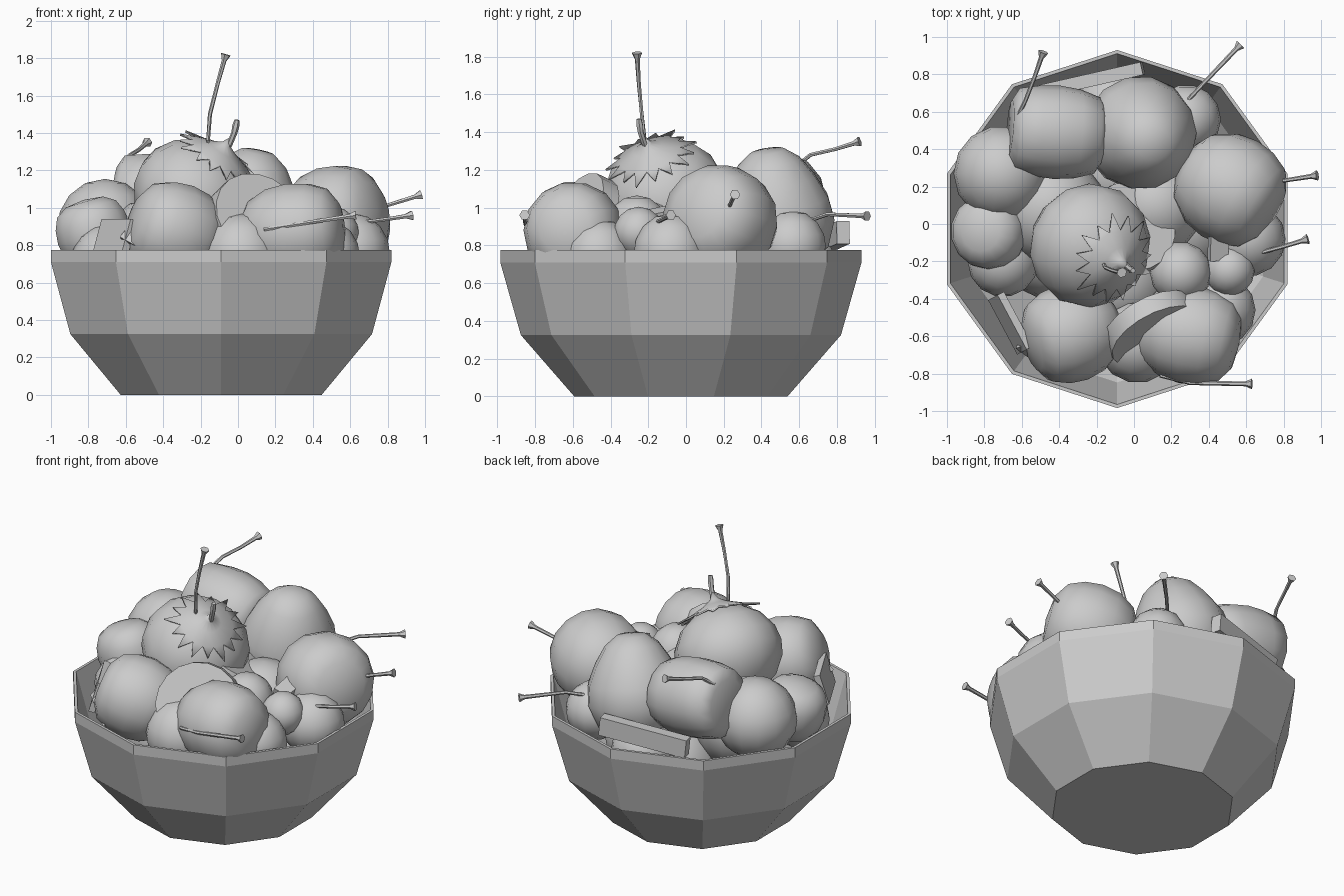
import bpy, bmesh, math
from mathutils import Vector, Matrix

old = bpy.data.objects.get("Cube")
if old:
    bpy.data.objects.remove(old)

grey = bpy.data.materials.new("plain grey")
grey.use_nodes = True
tone = (0.6, 0.6, 0.6, 1)
grey.diffuse_color = tone
grey.node_tree.nodes["Principled BSDF"].inputs["Base Color"].default_value = tone


def finish(bm, name, smooth=True):
    bmesh.ops.recalc_face_normals(bm, faces=bm.faces)
    mesh = bpy.data.meshes.new(name)
    bm.to_mesh(mesh)
    bm.free()
    mesh.materials.append(grey)
    obj = bpy.data.objects.new(name, mesh)
    bpy.context.collection.objects.link(obj)
    if smooth:
        bpy.ops.object.select_all(action="DESELECT")
        obj.select_set(True)
        bpy.context.view_layer.objects.active = obj
        bpy.ops.object.shade_smooth_by_angle(angle=math.radians(50))
    return obj


def frame(centre, axis):
    """Matrix that turns local z onto the axis and moves to the centre."""
    turn = Vector(axis).to_track_quat("Z", "Y").to_matrix().to_4x4()
    return Matrix.Translation(centre) @ turn


def lathe(bm, profile, sides, phase=0.0):
    """Revolve (radius, height) points; zero radius makes a pole."""
    rings = []
    for r, z in profile:
        count = sides if r else 1
        rings.append([bm.verts.new((r * math.cos(phase + math.tau * i / sides),
                                    r * math.sin(phase + math.tau * i / sides), z))
                      for i in range(count)])
    for a, b in zip(rings, rings[1:]):
        for i in range(sides):
            j = (i + 1) % sides
            corners = [a[i % len(a)], a[j % len(a)], b[j % len(b)], b[i % len(b)]]
            bm.faces.new(list(dict.fromkeys(corners)))


ROUND = [(0, -1), (.42, -.91), (.75, -.66), (.95, -.31), (1, 0),
         (.95, .31), (.75, .66), (.42, .91), (0, 1)]
CHERRY = [(0, -.95), (.4, -.9), (.72, -.72), (.93, -.38), (1, 0),
          (.96, .36), (.82, .68), (.52, .87), (0, .93)]
BARREL = [(0, -.95), (.55, -.92), (.82, -.78), (.95, -.4), (1, 0),
          (.97, .4), (.88, .8), (.62, .93), (0, .9)]
PEAR = [(0, -.9), (.45, -.85), (.82, -.6), (1, -.2), (.95, .15),
        (.77, .5), (.55, .8), (.3, .97), (0, 1)]


def fruit(name, centre, radius, profile=ROUND, axis=(0, 0, 1), length=None):
    bm = bmesh.new()
    length = length or radius
    lathe(bm, [(r * radius, z * length) for r, z in profile], 14)
    bm.transform(frame(centre, axis))
    return finish(bm, name)


def stem(name, points, radius=.011, knob=.028):
    """Six-sided tube along the points, flared into a knob at the last one."""
    pts = [Vector(p) for p in points]
    way = (pts[-1] - pts[-2]).normalized()
    stations = [(p, radius) for p in pts[:-1]]
    stations += [(pts[-1] - way * .035, radius * 1.2), (pts[-1], knob)]
    bm = bmesh.new()
    rings = []
    for i, (p, r) in enumerate(stations):
        d = stations[min(i + 1, len(stations) - 1)][0] - stations[max(i - 1, 0)][0]
        m = frame(p, d)
        rings.append([bm.verts.new(m @ Vector((r * math.cos(math.tau * k / 6),
                                               r * math.sin(math.tau * k / 6), 0)))
                      for k in range(6)])
    for a, b in zip(rings, rings[1:]):
        for k in range(6):
            bm.faces.new((a[k], a[(k + 1) % 6], b[(k + 1) % 6], b[k]))
    bm.faces.new(rings[0])
    bm.faces.new(rings[-1])
    finish(bm, name)


def slab(name, centre, size, axis, spin=0.0):
    bm = bmesh.new()
    bmesh.ops.create_cube(bm, size=1)
    bm.transform(frame(centre, axis) @ Matrix.Rotation(spin, 4, "Z")
                 @ Matrix.Diagonal((*size, 1)))
    finish(bm, name, False)


def slice_disc(name, centre, radius, thickness, axis):
    bm = bmesh.new()
    h = thickness / 2
    lathe(bm, [(0, -h), (radius, -h), (radius * .97, h), (0, h)], 18)
    bm.transform(frame(centre, axis))
    finish(bm, name)


# Ten-sided faceted bowl with a thin rim
bm = bmesh.new()
lathe(bm, [(0, 0), (.565, 0), (.848, .325), (.957, .71), (.957, .775),
           (.938, .775), (.82, .34), (.54, .03), (0, .03)], 10, math.pi / 10)
bm.transform(Matrix.Translation((-.09, -.027, 0)))
finish(bm, "bowl", False)

# Crowning berry with its leafy cap
cap_axis = Vector((.5, -.28, .8)).normalized()
berry = Vector((-.235, -.115, 1.06))
fruit("crown_berry", berry, .335, ROUND, cap_axis, .3)
bm = bmesh.new()
points = 15
hub = bm.verts.new((0, 0, .1))
rings = [[bm.verts.new((r * math.cos(math.tau * i / points),
                        r * math.sin(math.tau * i / points), z)) for i in range(points)]
         for r, z in [(.03, .045), (.08, .015), (.165, -.02)]]
for i in range(points):
    j = (i + 1) % points
    a = math.tau * (i + .5) / points
    reach = .245 + .02 * math.sin(i * 2.4)
    tip = bm.verts.new((reach * math.cos(a), reach * math.sin(a), -.045))
    bm.faces.new((hub, rings[0][i], rings[0][j]))
    for near, far in zip(rings, rings[1:]):
        bm.faces.new((near[i], far[i], far[j], near[j]))
    bm.faces.new((rings[-1][i], tip, rings[-1][j]))
bm.transform(frame(berry + cap_axis * .295, cap_axis))
cap = finish(bm, "leafy_cap")
thick = cap.modifiers.new("thickness", "SOLIDIFY")
thick.thickness = .012
stem("cap_stem", [(-.09, -.19, 1.28), (-.045, -.22, 1.34), (-.02, -.24, 1.4), (-.005, -.25, 1.47)],
     .016, .014)

# Large cherries and pears heaped above the rim
fruit("back_pear", (.04, .48, .97), .305, PEAR, (.2, -.15, 1), .35)
fruit("back_cherry", (-.41, .49, 1.04), .25, BARREL, (-1, .08, .12), .275)
fruit("left_side_cherry", (.51, .19, .93), .295, CHERRY, (.75, -.45, .2), .3)
fruit("right_side_apple", (-.71, .27, .9), .255)
fruit("right_side_plum", (-.77, -.04, .86), .205, CHERRY, (-.3, 0, 1))
fruit("right_side_low_plum", (-.7, -.2, .72), .19)
fruit("front_right_cherry", (-.33, -.58, .87), .265, CHERRY, (-.9, -.3, .3), .275)
fruit("front_left_cherry", (.29, -.59, .87), .265, CHERRY, (.95, -.2, .1), .3)

# Smaller fruit tucked between them
for name, centre, radius in [
        ("centre_small_plum", (.25, -.26, .9), .165),
        ("left_small_plum", (.51, -.25, .87), .135),
        ("left_low_plum", (.61, -.08, .77), .2),
        ("back_left_plum", (.28, .56, .8), .185),
        ("front_left_low_plum", (.46, -.46, .75), .19),
        ("front_low_plum", (.02, -.63, .75), .22),
        ("back_low_plum", (-.12, .62, .66), .2),
        ("centre_plum", (.12, .1, .72), .26),
        ("centre_right_plum", (-.45, .08, .75), .3),
        ("lower_front_plum", (-.1, -.3, .55), .3),
        ("lower_back_plum", (-.1, .3, .45), .32),
        ("lower_left_plum", (.25, 0, .45), .3),
        ("lower_right_plum", (-.45, -.1, .45), .3)]:
    fruit(name, centre, radius)

# Cherry stems
stem("crown_stem", [(-.16, -.22, 1.27), (-.16, -.22, 1.36), (-.15, -.235, 1.5),
                    (-.11, -.25, 1.66), (-.065, -.26, 1.82)])
stem("back_stem", [(-.63, .56, 1.2), (-.58, .66, 1.28), (-.53, .79, 1.31), (-.485, .92, 1.35)])
stem("left_upper_stem", [(.7, .22, .98), (.82, .235, 1.02), (.98, .26, 1.07)])
stem("left_lower_stem", [(.5, -.19, .9), (.65, -.16, .92), (.8, -.12, .94), (.93, -.08, .96)])
stem("back_left_stem", [(.25, .62, .92), (.37, .75, .965), (.57, .96, .955)])
stem("front_stem", [(.14, -.81, .885), (.3, -.85, .91), (.63, -.855, .96)])

# Fruit slices and cut pieces
slice_disc("front_slice", (.1, -.56, .93), .27, .1, (.45, -.85, .5))
slice_disc("centre_slice", (-.02, -.02, .98), .255, .06, (.35, .3, .85))
slab("back_stick", (-.23, .77, .84), (.07, .12, .57), (.97, .22, .1))
slab("left_chunk", (.45, -.11, .97), (.17, .1, .05), (.3, -.2, .9), .6)
slab("right_chunk", (-.66, -.53, .84), (.33, .2, .04), (-.88, -.47, .3))
slab("right_low_chunk", (-.5, -.7, .81), (.26, .09, .06), (-.3, -.8, .5), -.5)
